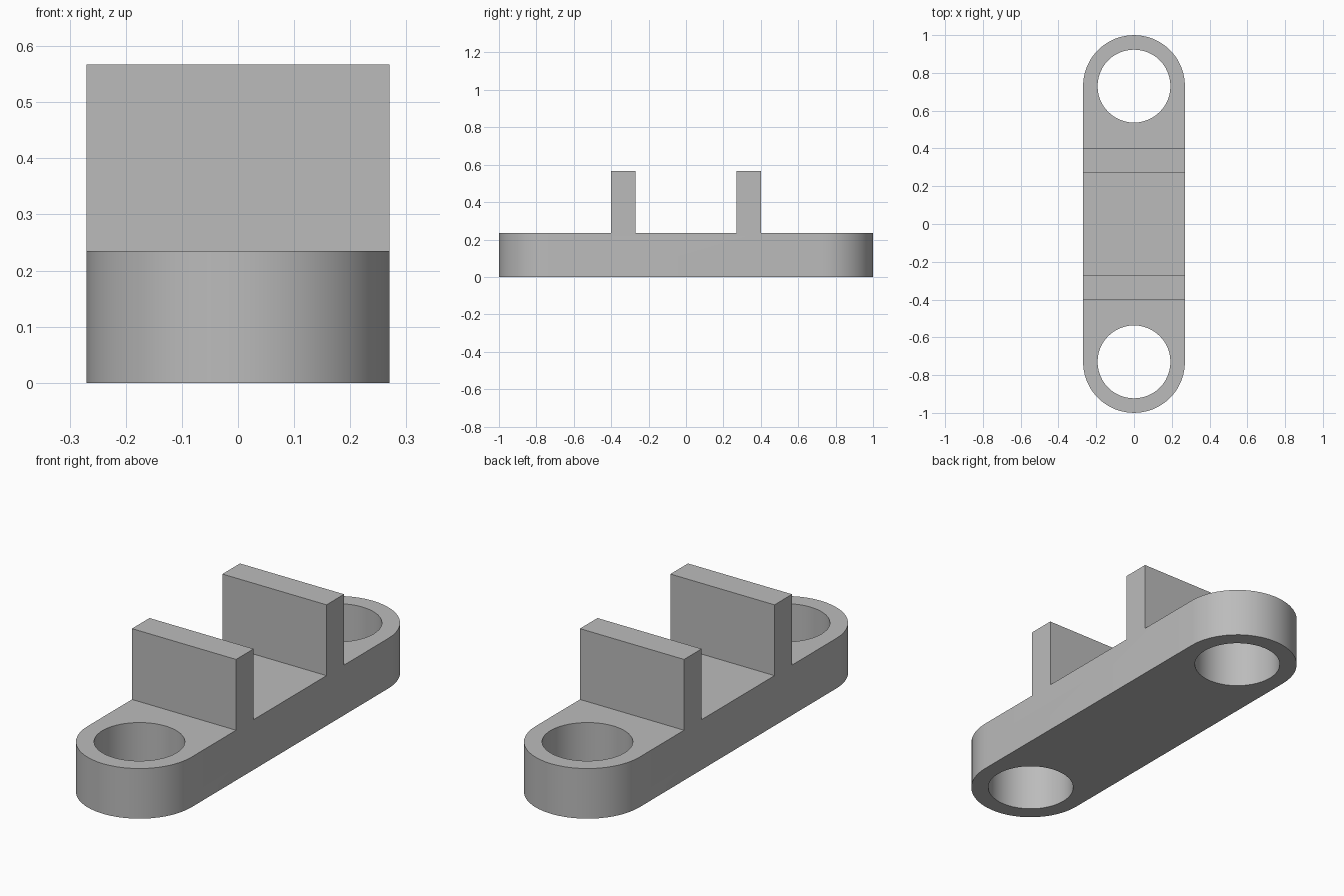
import bpy, bmesh
from math import pi, sin, cos, radians
from mathutils import Vector

cube = bpy.data.objects.get("Cube")
if cube:
    bpy.data.objects.remove(cube)

HALF_WIDTH, END_Y = 0.27, 0.73      # rounded ends: radius and centre
HOLE_RADIUS = 0.193
BASE_TOP, WALL_TOP = 0.235, 0.567
WALL_IN, WALL_OUT = 0.27, 0.4
SEGMENTS = 48

grey = bpy.data.materials.new("plain grey")
grey.use_nodes = True
colour = (0.5, 0.5, 0.5, 1)
grey.diffuse_color = colour
grey.node_tree.nodes["Principled BSDF"].inputs["Base Color"].default_value = colour


def prism(name, points, direction):
    """Extrude a closed outline along a direction into a solid object."""
    bm = bmesh.new()
    face = bm.faces.new([bm.verts.new(p) for p in points])
    grown = bmesh.ops.extrude_face_region(bm, geom=[face], use_keep_orig=True)
    verts = [v for v in grown["geom"] if isinstance(v, bmesh.types.BMVert)]
    bmesh.ops.translate(bm, verts=verts, vec=Vector(direction))
    bmesh.ops.recalc_face_normals(bm, faces=bm.faces)
    mesh = bpy.data.meshes.new(name)
    bm.to_mesh(mesh)
    bm.free()
    mesh.materials.append(grey)
    obj = bpy.data.objects.new(name, mesh)
    bpy.context.collection.objects.link(obj)
    return obj


def arc(radius, centre_y, start, end, steps):
    return [(radius * cos(start + (end - start) * i / steps),
             centre_y + radius * sin(start + (end - start) * i / steps), -0.5)
            for i in range(steps + 1)]


def cut(target, cutter, operation):
    mod = target.modifiers.new(cutter.name, "BOOLEAN")
    mod.operation, mod.solver, mod.object = operation, "EXACT", cutter
    cutter.hide_render = True
    bpy.context.view_layer.objects.active = target
    bpy.ops.object.modifier_apply(modifier=mod.name)
    bpy.data.objects.remove(cutter)


# Base and the two upright walls, as one side profile swept across the width
half = [(WALL_IN, BASE_TOP), (WALL_IN, WALL_TOP), (WALL_OUT, WALL_TOP),
        (WALL_OUT, BASE_TOP), (1.2, BASE_TOP), (1.2, 0)]
profile = half + [(-y, z) for y, z in reversed(half)]
bracket = prism("mounting_bracket", [(-0.5, y, z) for y, z in profile], (1, 0, 0))

# Trim to the round-ended plan outline
outline = (arc(HALF_WIDTH, END_Y, 0, pi, SEGMENTS // 2)
           + arc(HALF_WIDTH, -END_Y, pi, 2 * pi, SEGMENTS // 2))
cut(bracket, prism("outline_trim", outline, (0, 0, 2)), "INTERSECT")

# Bolt holes through both ends
for side in (-1, 1):
    ring = arc(HOLE_RADIUS, side * END_Y, 0, 2 * pi, SEGMENTS)[:-1]
    cut(bracket, prism("bolt_hole", ring, (0, 0, 2)), "DIFFERENCE")

bpy.ops.object.select_all(action="DESELECT")
bracket.select_set(True)
bpy.context.view_layer.objects.active = bracket
bpy.ops.object.shade_smooth_by_angle(angle=radians(30))
